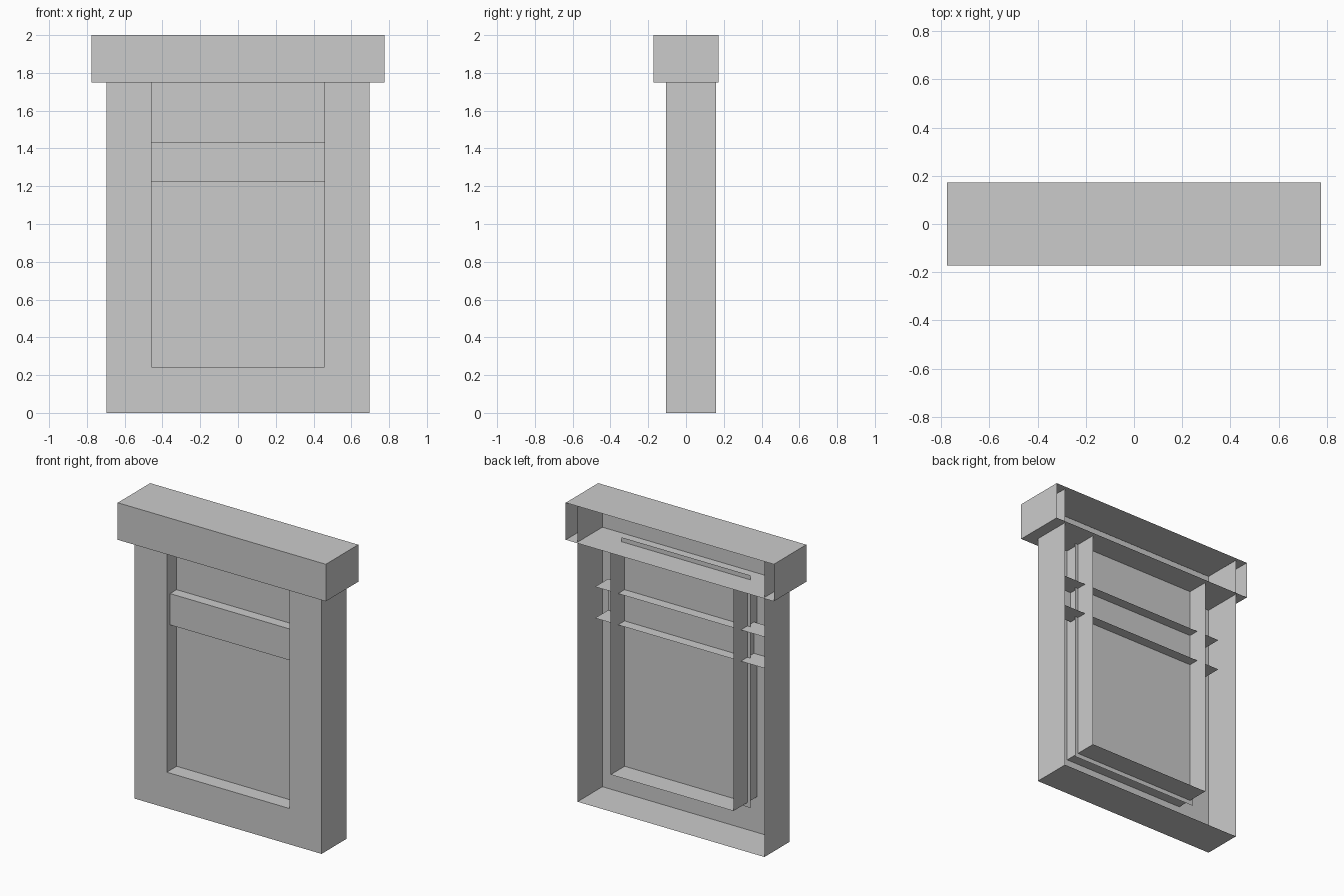
import bpy

if "Cube" in bpy.data.objects:
    bpy.data.objects.remove(bpy.data.objects["Cube"])

# corner order: index = 4*(x high) + 2*(y high) + (z high)
SIDES = {
    "left": (0, 1, 3, 2), "right": (4, 6, 7, 5),
    "front": (0, 4, 5, 1), "back": (2, 3, 7, 6),
    "bottom": (0, 2, 6, 4), "top": (1, 5, 7, 3),
}


def make(name, verts, faces):
    mesh = bpy.data.meshes.new(name)
    mesh.from_pydata(verts, [], faces)
    mesh.update()
    obj = bpy.data.objects.new(name, mesh)
    bpy.context.collection.objects.link(obj)
    return obj


def open_box(half_x, y, z, sides):
    """Corners and chosen walls of a box centred on x = 0."""
    verts = [(a, b, c) for a in (-half_x, half_x) for b in y for c in z]
    return verts, [SIDES[s] for s in sides.split()]


# Measurements
FRONT, HOLE_X, HOLE_Z = -0.105, 0.458, (0.242, 1.75)

# Lintel: hollow, open at the back
make("lintel", *open_box(0.776, (-0.173, 0.173), (1.75, 2.0),
                         "left right front bottom top"))

# Surround: outer side walls and sill bottom, open at the back
verts, faces = open_box(0.697, (FRONT, 0.16), (0, 1.995), "left right bottom")

# Window tunnel through the surround
tunnel, walls = open_box(HOLE_X, (FRONT, 0.148), HOLE_Z, "left right bottom top")
faces += [tuple(i + 8 for i in reversed(w)) for w in walls]

# Front wall: a ring of four faces between the outer edge and the hole
ring = SIDES["front"]
for i in range(4):
    a, b = ring[i], ring[(i + 1) % 4]
    faces.append((a, b, b + 8, a + 8))
make("window_surround", verts + tunnel, faces)

# Pane: a single sheet slightly larger than the opening
make("window_pane", *open_box(0.482, (0.0, 0.1), (0.212, 1.78), "front"))

# Crossbar: front, top and bottom, running into the surround
make("crossbar", *open_box(0.63, (-0.07, 0.07), (1.222, 1.433),
                           "front top bottom"))
